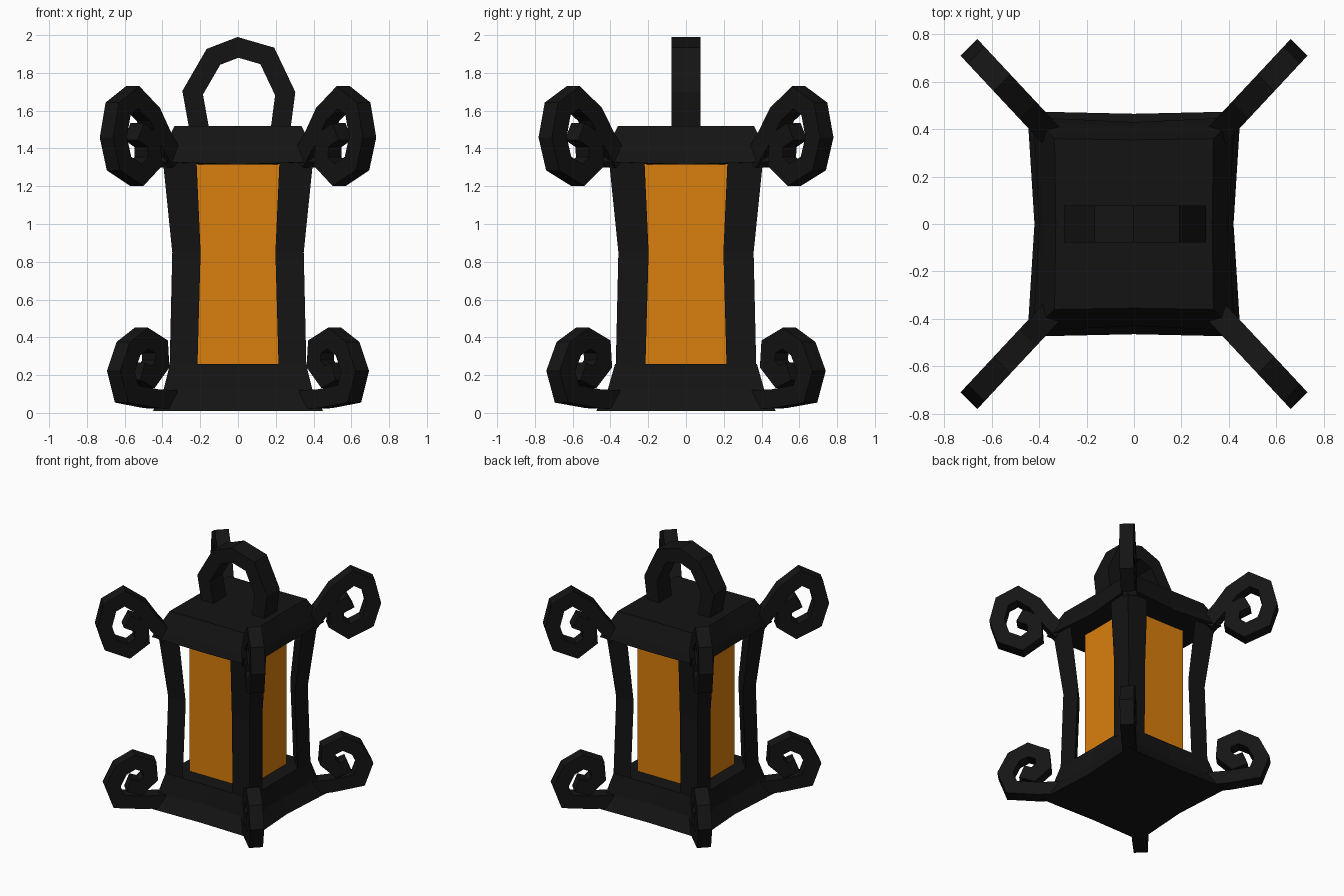
import bpy, math
from mathutils import Vector

if "Cube" in bpy.data.objects:
    bpy.data.objects.remove(bpy.data.objects["Cube"])


def material(name, colour):
    m = bpy.data.materials.new(name)
    m.diffuse_color = (*colour, 1)
    m.use_nodes = True
    m.node_tree.nodes["Principled BSDF"].inputs["Base Color"].default_value = m.diffuse_color
    return m


IRON = material("black_iron", (0.007, 0.007, 0.007))
AMBER = material("amber_glass", (0.70, 0.21, 0.004))


def make(name, rings, mat):
    """Closed solid lofted through equal-sized rings of points, capped at both ends."""
    n = len(rings[0])
    verts = [p for r in rings for p in r]
    faces = [(k * n + i, k * n + (i + 1) % n, (k + 1) * n + (i + 1) % n, (k + 1) * n + i)
             for k in range(len(rings) - 1) for i in range(n)]
    faces += [tuple(range(n))[::-1], tuple(range(len(verts) - n, len(verts)))]
    me = bpy.data.meshes.new(name)
    me.from_pydata(verts, [], faces)
    me.materials.append(mat)
    ob = bpy.data.objects.new(name, me)
    bpy.context.collection.objects.link(ob)
    # consistent outward normals
    import bmesh
    bm = bmesh.new()
    bm.from_mesh(me)
    bmesh.ops.recalc_face_normals(bm, faces=bm.faces)
    bm.to_mesh(me)
    bm.free()
    return ob


def pinched(cx, cy, mx, my, z, zmid=None):
    """Square ring with corners at (cx, cy) and side middles pulled in to mx / my."""
    zm = z if zmid is None else zmid
    return [(-cx, -cy, z), (0, -my, zm), (cx, -cy, z), (mx, 0, zm),
            (cx, cy, z), (0, my, zm), (-cx, cy, z), (-mx, 0, zm)]


def ribbon(name, path, place, half_t, half_w):
    """Rectangular bar swept along a 2D path; place(u, z, w) maps it into space."""
    pts = [Vector(p) for p in path]
    rings = []
    for i, p in enumerate(pts):
        a = (p - pts[i - 1]).normalized() if i else None
        b = (pts[i + 1] - p).normalized() if i < len(pts) - 1 else None
        a, b = a or b, b or a
        t = (a + b).normalized()
        nrm = Vector((-t.y, t.x)) * half_t / max(t.dot(a), 0.6)
        o, q = p + nrm, p - nrm
        rings.append([place(o.x, o.y, -half_w), place(o.x, o.y, half_w),
                      place(q.x, q.y, half_w), place(q.x, q.y, -half_w)])
    return make(name, rings, IRON)


# Base and roof
make("base", [pinched(.45, .475, .42, .465, .01),
              pinched(.395, .415, .375, .395, .12),
              pinched(.36, .375, .355, .37, .26)], IRON)
make("roof", [pinched(.425, .45, .40, .43, 1.33, 1.315),
              pinched(.405, .43, .385, .41, 1.38),
              pinched(.335, .36, .33, .355, 1.52)], IRON)

# Glass box inside the frame
g = .245
make("glass", [[(-g, -g, z), (g, -g, z), (g, g, z), (-g, g, z)] for z in (.25, 1.325)], AMBER)

# Handle on the roof
ribbon("handle", [(-.205, 1.50), (-.24, 1.695), (-.13, 1.885), (0, 1.935),
                  (.155, 1.89), (.25, 1.69), (.225, 1.50)],
       lambda u, z, w: (u, w, z), .052, .078)

# Scroll paths: (distance out along x, height)
TOP = [(.35, 1.33), (.42, 1.46), (.475, 1.58), (.56, 1.67), (.635, 1.61), (.66, 1.46),
       (.63, 1.32), (.54, 1.26), (.475, 1.33), (.48, 1.44), (.55, 1.49)]
LOW = [(.36, .07), (.46, .075), (.59, .10), (.62, .22), (.58, .34), (.51, .395),
       (.44, .35), (.435, .26), (.485, .19), (.54, .22)]
D = math.sqrt(2)

# Corner posts and scrolls, repeated at all four corners
for sx in (-1, 1):
    for sy in (-1, 1):
        tag = ("left" if sx < 0 else "right") + ("_front" if sy < 0 else "_back")

        def corner(u, z, w, sx=sx, sy=sy):
            # u is kept in true length along the diagonal while sweeping
            return (sx * (u / D + w / D), sy * (u / D * 1.07 - w / D), z)

        for part, path in (("upper_scroll_", TOP), ("lower_scroll_", LOW)):
            ribbon(part + tag, [(u * D, z) for u, z in path], corner, .05, .05)

        rings = []
        for z, o, i in ((.24, .362, .215), (.85, .348, .198), (1.34, .398, .22)):
            oy = o + .01
            rings.append([(sx * o, sy * oy, z), (sx * i, sy * oy, z), (sx * o, sy * i, z)])
        make("post_" + tag, rings, IRON)
